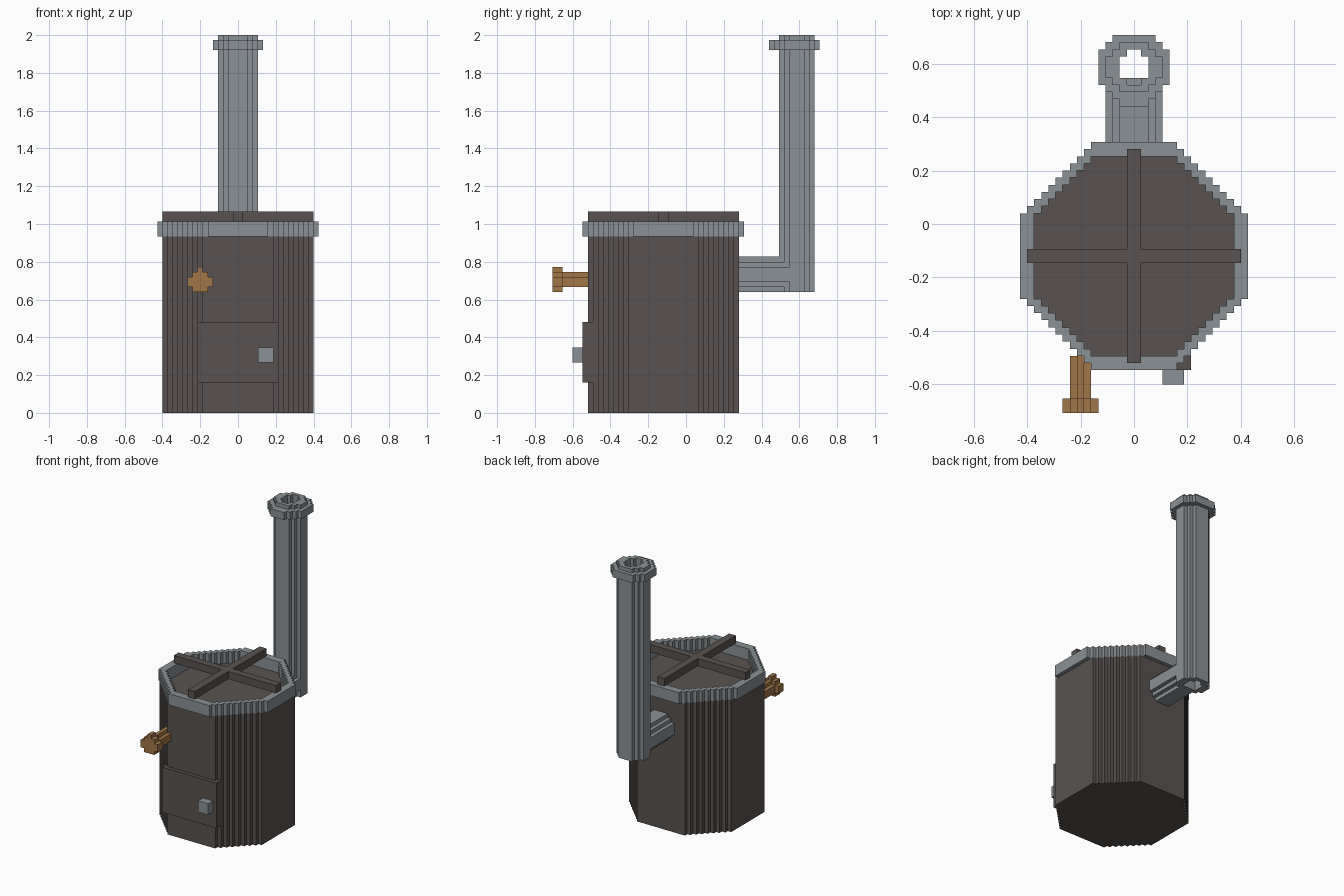
import bpy, bmesh
from mathutils import Vector

if "Cube" in bpy.data.objects:
    bpy.data.objects.remove(bpy.data.objects["Cube"])

U = 2 / 75          # size of one block
CY = -4.5           # y of the stove axis, in blocks


def material(name, rgb):
    m = bpy.data.materials.new(name)
    m.diffuse_color = (*rgb, 1)
    m.use_nodes = True
    m.node_tree.nodes["Principled BSDF"].inputs["Base Color"].default_value = m.diffuse_color
    return m


IRON = material("dark_iron", (0.098, 0.086, 0.082))
STEEL = material("grey_steel", (0.255, 0.282, 0.297))
WOOD = material("brown_wood", (0.352, 0.181, 0.066))


def octagon(half, diag):
    """Half widths, row by row, of an octagon with stepped corners."""
    return [min(half, diag - max(abs(j), abs(j + 1))) for j in range(-half, half)]


def outline(rows, start, centre=0):
    """Closed stepped outline from half widths of rows one block high."""
    right = []
    for i, w in enumerate(rows):
        for v in (start + i, start + i + 1):
            if len(right) > 1 and right[-1][0] == right[-2][0] == w:
                right.pop()
            if not right or right[-1] != (w, v):
                right.append((w, v))
    left = [(-w, v) for w, v in reversed(right)]
    return [(centre + u, v) for u, v in right + left]


def prism(name, mat, loops, lo, hi, axis="z"):
    """Extrude an outline (and optional hole outline) along z or y."""
    bm = bmesh.new()
    for loop in loops:
        vs = [bm.verts.new((u, v, lo) if axis == "z" else (u, lo, v)) for u, v in loop]
        for a, b in zip(vs, vs[1:] + vs[:1]):
            bm.edges.new((a, b))
    bmesh.ops.triangle_fill(bm, edges=bm.edges[:], use_beauty=True)
    step = Vector((0, 0, hi - lo)) if axis == "z" else Vector((0, hi - lo, 0))
    base = bm.faces[:]
    ext = bmesh.ops.extrude_face_region(bm, geom=base, use_keep_orig=True)
    moved = [g for g in ext["geom"] if isinstance(g, bmesh.types.BMVert)]
    bmesh.ops.translate(bm, verts=moved, vec=step)
    bmesh.ops.scale(bm, verts=bm.verts[:], vec=(U, U, U))
    bmesh.ops.recalc_face_normals(bm, faces=bm.faces[:])
    me = bpy.data.meshes.new(name)
    bm.to_mesh(me)
    bm.free()
    me.materials.append(mat)
    ob = bpy.data.objects.new(name, me)
    bpy.context.collection.objects.link(ob)
    return ob


def block(name, mat, x, y, z):
    rect = [(x[0], y[0]), (x[1], y[0]), (x[1], y[1]), (x[0], y[1])]
    return prism(name, mat, [rect], *z)


# Barrel and top rim
prism("barrel", IRON, [outline(octagon(15, 22), CY - 15)], 0, 35)
prism("rim", STEEL, [outline(octagon(16, 22), CY - 16),
                     outline(octagon(14, 20), CY - 14)], 35, 38)

# Crossed bars lying on the rim
prism("top_bars", IRON, [outline([1] * 14 + [15] * 2 + [1] * 14, CY - 15)], 38, 40)

# Door and its handle
block("door", IRON, (-8, 8), (-20.5, -18.5), (6, 18))
block("door_handle", STEEL, (4, 7), (-22.5, -20.5), (10, 13))

# Wooden tap on the front
prism("tap_stem", WOOD, [outline([1.5, 1.5, 0.5], 25, -7.5)], -24.5, -18.5, "y")
prism("tap_head", WOOD, [outline([1.5, 2.5, 2.5, 1.5, 0.5], 24, -7.5)], -26.5, -24.5, "y")

# Chimney: side pipe, hollow upright and collar
PIPE = [2, 3, 4, 4, 4, 3, 2]
prism("side_pipe", STEEL, [outline(PIPE, 24)], 10.5, 20.5, "y")
prism("chimney", STEEL, [outline(PIPE, 18.5), outline([1, 2, 2, 2, 1], 19.5)], 24, 75)
prism("chimney_collar", STEEL, [outline([2, 3, 4, 5, 5, 5, 5, 5, 4, 3], 16.5),
                                outline(PIPE, 18.5)], 72, 74)
